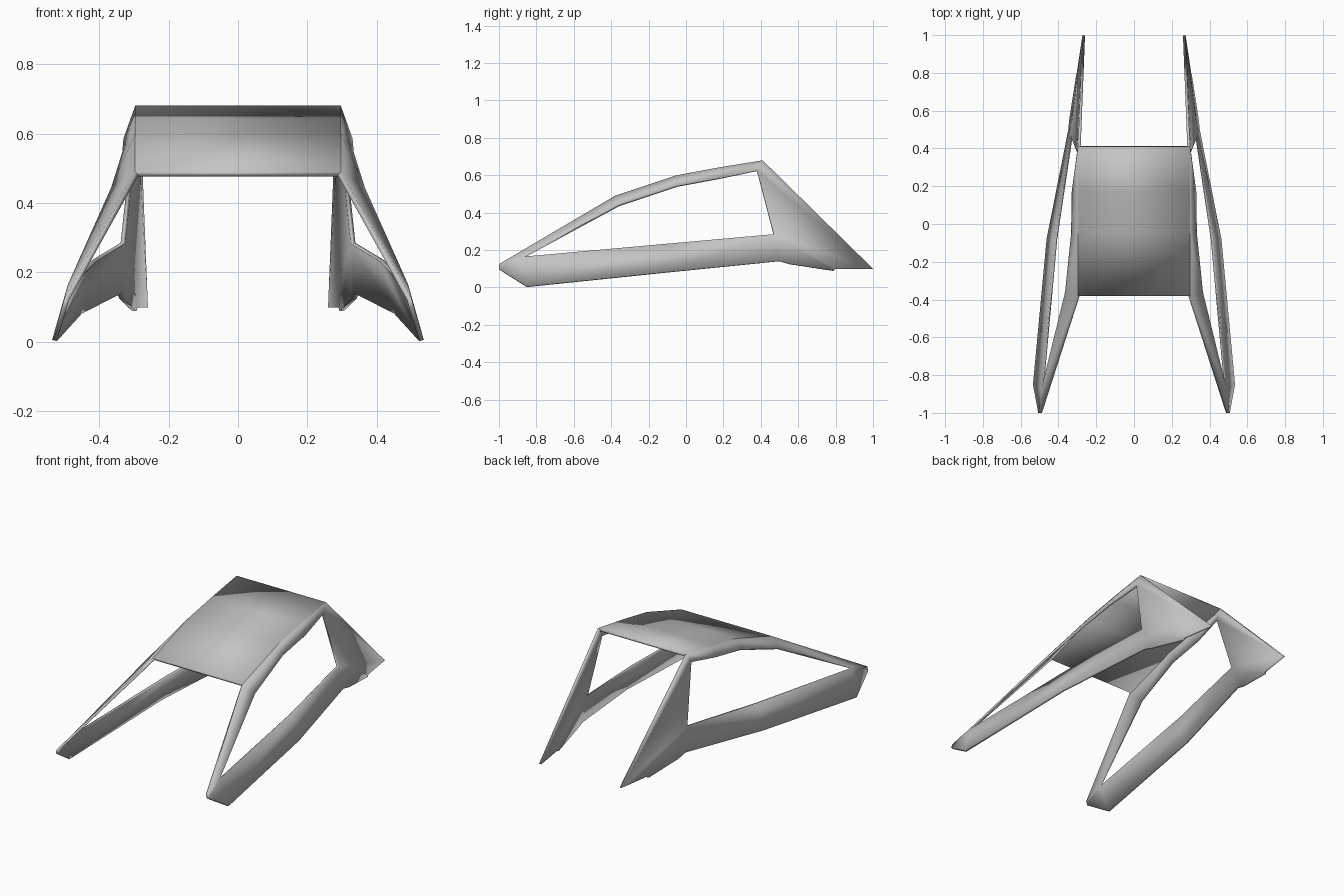
import bpy

cube = bpy.data.objects.get("Cube")
if cube:
    bpy.data.objects.remove(cube, do_unlink=True)

# Single flat grey
grey = bpy.data.materials.new("light_grey")
grey.use_nodes = True
colour = (0.55, 0.55, 0.55, 1)
grey.diffuse_color = colour
grey.node_tree.nodes["Principled BSDF"].inputs["Base Color"].default_value = colour


def panel(name, points, faces, thickness, mirrored=False):
    """Thin sheet thickened inward, optionally mirrored across the centre."""
    mesh = bpy.data.meshes.new(name)
    mesh.from_pydata(points, [], faces)
    mesh.materials.append(grey)
    obj = bpy.data.objects.new(name, mesh)
    bpy.context.collection.objects.link(obj)
    solid = obj.modifiers.new("thickness", "SOLIDIFY")
    solid.thickness = thickness
    solid.offset = -1
    if mirrored:
        mirror = obj.modifiers.new("mirror", "MIRROR")
        mirror.use_mirror_merge = False
    bpy.ops.object.select_all(action="DESELECT")
    obj.select_set(True)
    bpy.context.view_layer.objects.active = obj
    bpy.ops.object.shade_smooth_by_angle(angle=0.4)
    return obj


# Roof edge, front to back
roof_edge = [(0.296, -0.38, 0.49), (0.296, -0.05, 0.6),
             (0.296, 0.17, 0.641), (0.296, 0.41, 0.68)]

# Roof sheet spanning both edges
left = roof_edge
right = [(-x, y, z) for x, y, z in roof_edge]
n = len(left)
panel("roof", left + right,
      [(i, i + 1, n + i + 1, n + i) for i in range(n - 1)], 0.014)

# Outer outline of the left side frame, from the nose over the roof to the sill
outline = [(0.5, -1, 0.125)] + roof_edge + [
    (0.273, 1, 0.1), (0.303, 0.8, 0.1), (0.306, 0.79, 0.09),
    (0.342, 0.56, 0.125), (0.348, 0.5, 0.142), (0.463, -0.08, 0.085),
    (0.535, -0.85, 0.006), (0.507, -1, 0.1)]
# Window opening, same direction
window = [(0.49, -0.87, 0.165), (0.365, -0.36, 0.445), (0.333, -0.05, 0.547),
          (0.33, 0.17, 0.585), (0.302, 0.38, 0.625), (0.338, 0.47, 0.285),
          (0.42, -0.08, 0.236)]
w = len(outline)
W = [w + i for i in range(len(window))]

# Front pillar and roof rail strip, then rear panel, sill and nose
faces = [(i, i + 1, W[i + 1], W[i]) for i in range(4)]
faces += [(4, 5, W[4]), (5, W[5], W[4]), (5, 6, W[5]), (6, 7, 8, W[5]),
          (8, 9, W[5]), (9, 10, W[6], W[5]), (10, 11, W[0], W[6]),
          (11, 12, 0, W[0])]
panel("side_frame", outline + window, [f[::-1] for f in faces], 0.014, True)
